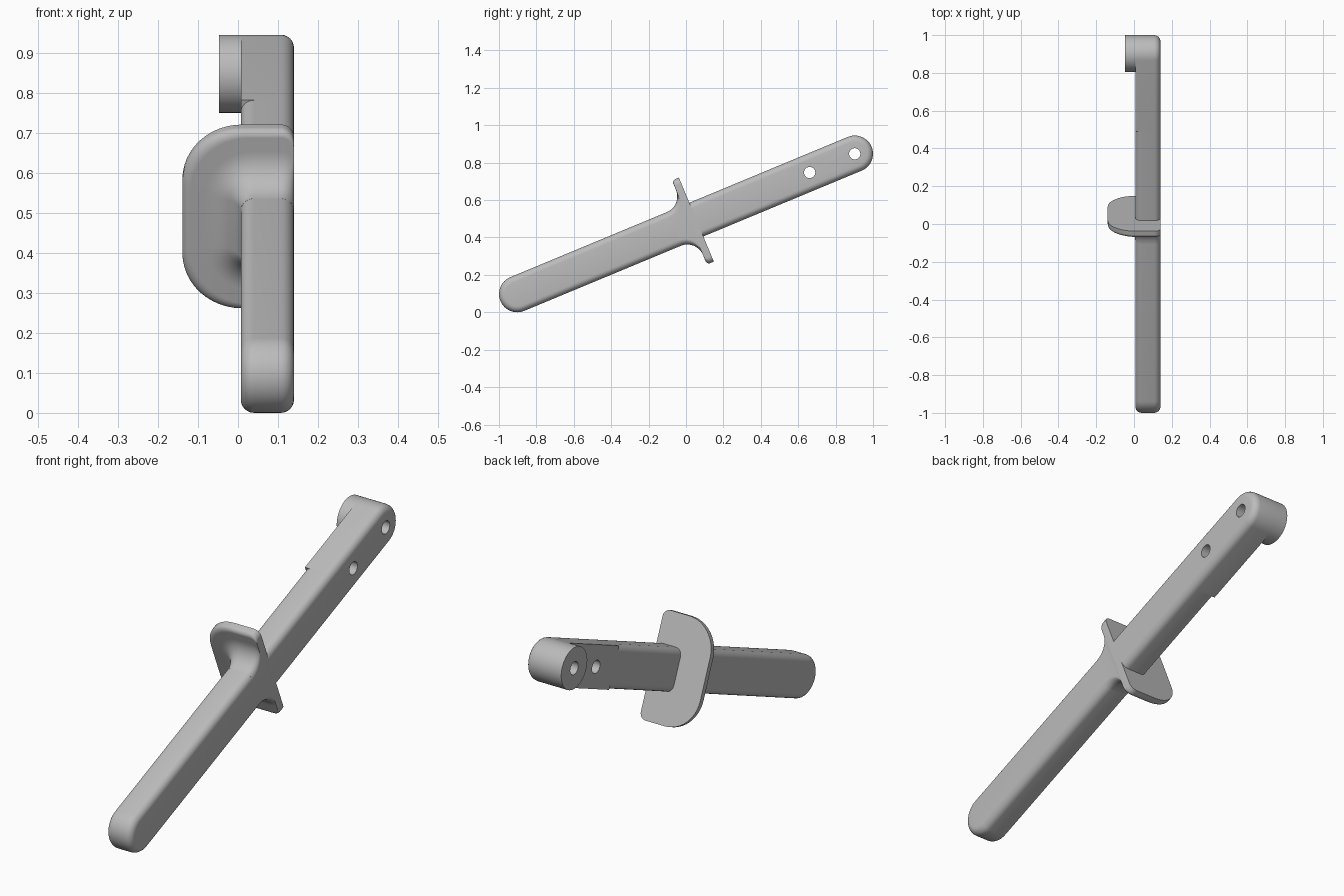
import bpy, bmesh, math
from mathutils import Matrix, Vector

cube = bpy.data.objects.get("Cube")
if cube:
    bpy.data.objects.remove(cube, do_unlink=True)

grey = bpy.data.materials.new("plain grey")
grey.use_nodes = True
grey.diffuse_color = (0.5, 0.5, 0.5, 1)
grey.node_tree.nodes["Principled BSDF"].inputs["Base Color"].default_value = (0.5, 0.5, 0.5, 1)

# Local frame: y runs along the lever, then everything is tilted about x
HALF, R = 0.977, 0.0975
LEFT, RIGHT, EDGE = 0.007, 0.14, 0.033
TILT = Matrix.Translation((0, 0, 0.4725)) @ Matrix.Rotation(math.atan2(0.75, 1.805), 4, 'X')


def loft(name, loops):
    """Skin a stack of equal-length loops, cap both ends and tilt the part."""
    bm = bmesh.new()
    rings = [[bm.verts.new(TILT @ Vector(p)) for p in loop] for loop in loops]
    n = len(rings[0])
    for a, b in zip(rings, rings[1:]):
        for i in range(n):
            j = (i + 1) % n
            bm.faces.new((a[i], a[j], b[j], b[i]))
    bm.faces.new(rings[0])
    bm.faces.new(rings[-1])
    bmesh.ops.recalc_face_normals(bm, faces=bm.faces)
    mesh = bpy.data.meshes.new(name)
    bm.to_mesh(mesh)
    bm.free()
    mesh.materials.append(grey)
    ob = bpy.data.objects.new(name, mesh)
    bpy.context.collection.objects.link(ob)
    return ob


def activate(ob):
    bpy.ops.object.select_all(action='DESELECT')
    ob.select_set(True)
    bpy.context.view_layer.objects.active = ob


def smooth(ob):
    activate(ob)
    bpy.ops.object.shade_smooth_by_angle(angle=math.radians(35))


def bar_layers(left_edge):
    """(x, inset) pairs across the bar; the right rim is always rounded."""
    arc = [math.radians(a) for a in range(0, 91, 15)]
    left = [(LEFT + left_edge * (1 - math.sin(a)), left_edge * (1 - math.cos(a)))
            for a in reversed(arc)] if left_edge else [(LEFT, 0)]
    right = [(RIGHT - EDGE * (1 - math.cos(a)), EDGE * (1 - math.sin(a)))
             for a in reversed(arc)]
    return left + right


def bar(name, start, end, left_edge, rounded):
    """Flat bar from a square start to an end that may be a half circle."""
    loops = []
    side = 1 if end > start else -1
    for x, inset in bar_layers(left_edge):
        r = R - inset
        loop = [(x, start, -r)]
        if rounded:
            for k in range(25):
                a = math.pi * (k / 24 - 0.5)
                loop.append((x, end + side * r * math.cos(a), r * math.sin(a)))
        else:
            loop += [(x, end, -r), (x, end, r)]
        loop.append((x, start, r))
        loops.append(loop)
    return loft(name, loops)


def disc(name, x0, x1, radius, y):
    ring = [2 * math.pi * k / 48 for k in range(48)]
    return loft(name, [[(x, y + radius * math.cos(a), radius * math.sin(a)) for a in ring]
                       for x in (x0, x1)])


def guard_section(y, grow):
    """Bar section grown outwards, but held flush on its right side."""
    left, h = LEFT - grow, R + grow
    rl = min(EDGE + grow, 0.148)
    loop = []
    for cx, cz, r, first in ((RIGHT - EDGE, h - EDGE, EDGE, 0), (left + rl, h - rl, rl, 90),
                             (left + rl, rl - h, rl, 180), (RIGHT - EDGE, EDGE - h, EDGE, 270)):
        for k in range(13):
            a = math.radians(first + 7.5 * k)
            loop.append((cx + r * math.cos(a), y, cz + r * math.sin(a)))
    return loop


# Grip, and the arm whose left rim is rounded only near the guard
FRONT, BACK, STEP = -0.07, 0.06, 0.57
grip = bar("grip", FRONT, -HALF, EDGE, True)
arm_root = bar("arm_root", BACK, STEP, EDGE, False)
arm_end = bar("arm_end", STEP, HALF, 0, True)

# Hand guard: concave sweep into a D-shaped plate with a softened front rim
SWEEP, RIM, FULL = 0.09, 0.02, 0.146
quarter = [math.radians(a) for a in range(0, 91, 9)]
steps = [(FRONT + SWEEP * math.sin(a), SWEEP * (1 - math.cos(a))) for a in quarter]
steps += [(FRONT + SWEEP + RIM * (1 - math.cos(a)), FULL - RIM * (1 - math.sin(a)))
          for a in quarter]
steps.append((BACK, FULL))
guard = loft("guard", [guard_section(y, g) for y, g in steps])

# Pivot boss
boss = disc("pivot_boss", -0.048, LEFT, R, HALF)

# Through holes
for y, parts in ((HALF, (arm_end, boss)), (0.716, (arm_end,))):
    cutter = disc("hole_cutter", -0.2, 0.3, 0.03, y)
    cutter.hide_render = True
    for part in parts:
        activate(part)
        mod = part.modifiers.new("hole", 'BOOLEAN')
        mod.operation = 'DIFFERENCE'
        mod.solver = 'EXACT'
        mod.object = cutter
        bpy.ops.object.modifier_apply(modifier=mod.name)
    bpy.data.objects.remove(cutter, do_unlink=True)

for part in (grip, arm_root, arm_end, guard, boss):
    smooth(part)
